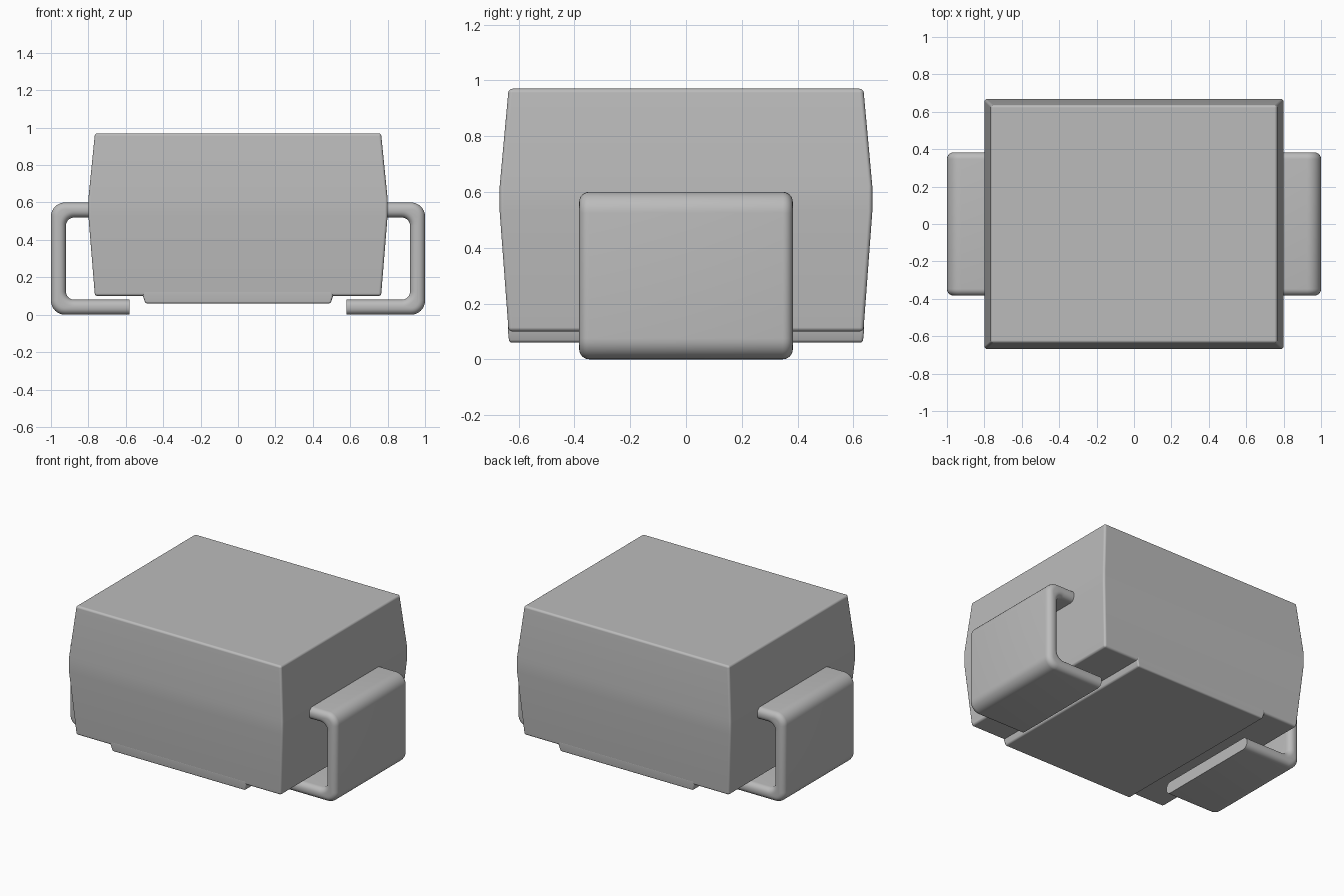
import bpy
import bmesh
from math import cos, sin, radians

cube = bpy.data.objects.get("Cube")
if cube:
    bpy.data.objects.remove(cube)

grey = bpy.data.materials.new("plain grey")
grey.use_nodes = True
grey.diffuse_color = (0.5, 0.5, 0.5, 1)
grey.node_tree.nodes["Principled BSDF"].inputs["Base Color"].default_value = (0.5, 0.5, 0.5, 1)


def finish(name, bm, bevel=0):
    """Turn a bmesh into a smooth-shaded grey object."""
    bmesh.ops.recalc_face_normals(bm, faces=bm.faces)
    mesh = bpy.data.meshes.new(name)
    bm.to_mesh(mesh)
    bm.free()
    mesh.materials.append(grey)
    obj = bpy.data.objects.new(name, mesh)
    bpy.context.collection.objects.link(obj)
    bpy.ops.object.select_all(action="DESELECT")
    bpy.context.view_layer.objects.active = obj
    obj.select_set(True)
    bpy.ops.object.shade_smooth_by_angle(angle=radians(35))
    if bevel:
        mod = obj.modifiers.new("rounded edges", "BEVEL")
        mod.width, mod.segments = bevel, 4
        mod.limit_method, mod.angle_limit = "ANGLE", radians(30)
        mod.harden_normals = True
    return obj


def loft(name, levels, bevel):
    """Stack rectangles given as (z, half x, half y)."""
    bm = bmesh.new()
    rings = [[bm.verts.new((sx * x, sy * y, z)) for sx, sy in ((-1, -1), (1, -1), (1, 1), (-1, 1))]
             for z, x, y in levels]
    for low, high in zip(rings, rings[1:]):
        for i in range(4):
            j = (i + 1) % 4
            bm.faces.new((low[i], low[j], high[j], high[i]))
    bm.faces.new(rings[0])
    bm.faces.new(rings[-1])
    return finish(name, bm, bevel)


def arc(cx, cz, r, start, end, steps=8):
    """Points of a rounded corner in the xz plane."""
    angles = [radians(start + (end - start) * i / steps) for i in range(steps + 1)]
    return [(cx + r * cos(a), cz + r * sin(a)) for a in angles]


def lead(name, side):
    """Bent metal strip with rounded long edges and a flat cut tip."""
    tip, root, half = 0.58, 0.72, 0.383
    outer, inner = 0.075, 0.045
    outline = [(root, 0.6)] + arc(1 - outer, 0.6 - outer, outer, 90, 0)
    outline += arc(1 - outer, outer, outer, 0, -90) + [(tip, 0), (tip, 0.08)]
    outline += arc(0.92 - inner, 0.08 + inner, inner, -90, 0)
    outline += arc(0.92 - inner, 0.52 - inner, inner, 0, 90) + [(root, 0.52)]
    bm = bmesh.new()
    front = bm.faces.new([bm.verts.new((side * x, -half, z)) for x, z in outline])
    moved = bmesh.ops.extrude_face_region(bm, geom=[front], use_keep_orig=True)["geom"]
    bmesh.ops.translate(bm, vec=(0, 2 * half, 0),
                        verts=[v for v in moved if isinstance(v, bmesh.types.BMVert)])
    # Round both long rims, leaving the cut ends square
    rims = []
    for e in bm.edges:
        a, b = (v.co for v in e.verts)
        cut_end = abs(a.x - b.x) < 1e-4 and min(abs(abs(a.x) - tip), abs(abs(a.x) - root)) < 1e-4
        if abs(a.y - b.y) < 1e-4 and not cut_end:
            rims.append(e)
    bmesh.ops.bevel(bm, geom=rims, offset=0.036, offset_type="OFFSET", segments=6,
                    profile=0.5, affect="EDGES", clamp_overlap=False)
    return finish(name, bm)


# Moulded body, widest around the middle
loft("body", [(0.1, 0.765, 0.636), (0.53, 0.8, 0.668), (0.62, 0.8, 0.668), (0.97, 0.765, 0.636)], 0.014)

# Shallow raised pad under the body
loft("underside_pad", [(0.06, 0.495, 0.634), (0.1, 0.508, 0.638), (0.13, 0.508, 0.638)], 0.01)

# Terminals at both ends
lead("left_lead", 1)
lead("right_lead", -1)
